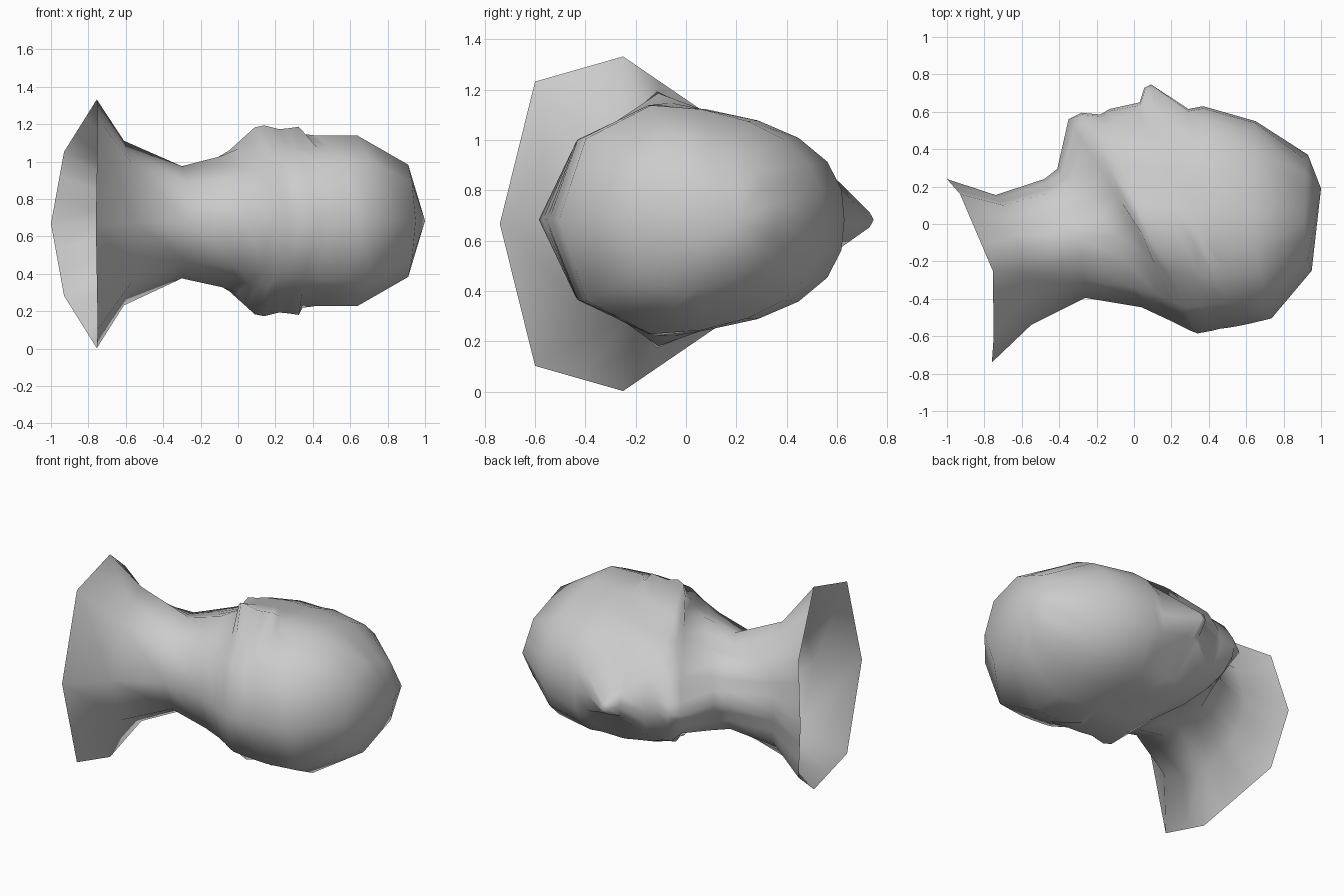
import bpy, bmesh, math
from mathutils import Vector

if "Cube" in bpy.data.objects:
    bpy.data.objects.remove(bpy.data.objects["Cube"])

skin = bpy.data.materials.new("grey clay")
skin.diffuse_color = (0.6, 0.6, 0.6, 1)
skin.use_nodes = True
skin.node_tree.nodes["Principled BSDF"].inputs["Base Color"].default_value = skin.diffuse_color

ANGLES = [0, 10, 24, 40, 56, 73, 90, 135, 180]   # from face to back of head
KEYS = [0, 3, 6, 7, 8]                            # columns of the five control points


def coarse(points):
    """Half ring from five control points: front, front side, side, back side, back."""
    half = []
    for (k0, k1), a, b in zip(zip(KEYS, KEYS[1:]), points, points[1:]):
        for k in range(k0, k1):
            half.append(Vector(a).lerp(Vector(b), (k - k0) / (k1 - k0)))
    return half + [Vector(points[-1])]


def oval(front, side, back, power):
    """Half ring bulging from the face, round the side, to the back."""
    half = []
    for a in ANGLES:
        c, s = math.cos(math.radians(a)), abs(math.sin(math.radians(a)))
        end = front if c > 0 else back
        x = side[0] + (end[0] - side[0]) * abs(c)
        y = side[1] + (end[1] - side[1]) * abs(c)
        z = side[2] * (s ** power if c > 0 else s) if 0 < a < 180 else 0
        half.append(Vector((x, y, z)))
    return half


# Open shoulder flare, neck and jaw line
rings = [
    coarse([(-1, .24, 0), (-.93, .16, .385), (-.755, -.25, .665), (-.75, -.60, .565), (-.76, -.74, 0)]),
    coarse([(-.74, .155, 0), (-.70, .10, .24), (-.61, -.13, .44), (-.57, -.40, .32), (-.55, -.54, 0)]),
    coarse([(-.48, .24, 0), (-.44, .17, .2), (-.30, -.08, .30), (-.27, -.30, .21), (-.26, -.395, 0)]),
    coarse([(-.41, .295, 0), (-.34, .22, .22), (-.09, -.06, .35), (0, -.34, .25), (.04, -.445, 0)]),
    coarse([(-.35, .56, 0), (-.26, .42, .19), (0, .01, .385), (.13, -.38, .27), (.19, -.515, 0)]),
]
# Face and skull
rings += [
    oval((-.28, .595), (.05, -.08, .395), (.26, -.55), 1.05),  # chin
    oval((-.18, .585), (.09, -.09, .41), (.30, -.57), .95),    # mouth
    oval((-.13, .615), (.13, -.10, .42), (.34, -.585), .9),    # upper lip
    oval((.03, .635), (.20, -.12, .435), (.42, -.57), .83),    # nose base
    oval((.06, .635), (.23, -.13, .44), (.46, -.56), .8),      # nose tip
    oval((.10, .635), (.27, -.14, .445), (.50, -.555), .78),   # nose ridge
    oval((.29, .615), (.36, -.15, .452), (.56, -.545), .76),   # eyes
    oval((.37, .63), (.42, -.15, .455), (.63, -.53), .76),     # brow
    oval((.65, .55), (.64, -.14, .455), (.735, -.505), .8),    # forehead
    coarse([(.93, .37, 0), (.92, .27, .19), (.91, 0, .30), (.93, -.19, .21), (.95, -.25, 0)]),  # crown
]
# Nose: pull the middle columns out, with its foot held close in
for i, tip, flank, foot in ((8, (.03, .65, 0), (.03, .635, .07), (.02, .612, .10)),
                            (9, (.055, .728, 0), (.06, .72, .035), (.06, .618, .085)),
                            (10, (.092, .746, 0), (.095, .73, .03), (.11, .618, .08))):
    rings[i][0:3] = [Vector(tip), Vector(flank), Vector(foot)]
# Shallow eye sockets
rings[11][2].y -= .02

# Extra column behind the ears, on the flat of the skull
for half in rings:
    half.insert(7, half[6].lerp(half[7], .45))

# Ears: pull the side column out into a flap that drops off behind
EAR = {5: (.04, -.05, .455), 6: (.09, -.10, .50), 7: (.14, -.115, .51), 8: (.22, -.113, .49),
       9: (.27, -.112, .495), 10: (.325, -.11, .503), 11: (.345, -.06, .465)}
for i, point in EAR.items():
    rings[i][6] = Vector(point)

# Skin the rings into one open surface, closed by a pole at the crown
bm = bmesh.new()
loops = []
for i, half in enumerate(rings):
    zc = .667 + .016 * min(1, i / 4)
    pts = half + [Vector((p.x, p.y, -p.z)) for p in half[-2:0:-1]]
    loops.append([bm.verts.new(p + Vector((0, 0, zc))) for p in pts])
n = len(loops[0])
for a, b in zip(loops, loops[1:]):
    for i in range(n):
        j = (i + 1) % n
        bm.faces.new((a[i], a[j], b[j], b[i]))
pole = bm.verts.new((1, .19, .683))
for i in range(n):
    bm.faces.new((loops[-1][i], loops[-1][(i + 1) % n], pole))
bmesh.ops.recalc_face_normals(bm, faces=bm.faces)

mesh = bpy.data.meshes.new("head_and_neck")
bm.to_mesh(mesh)
bm.free()
mesh.materials.append(skin)
mesh.shade_smooth()
head = bpy.data.objects.new("head_and_neck", mesh)
bpy.context.collection.objects.link(head)
